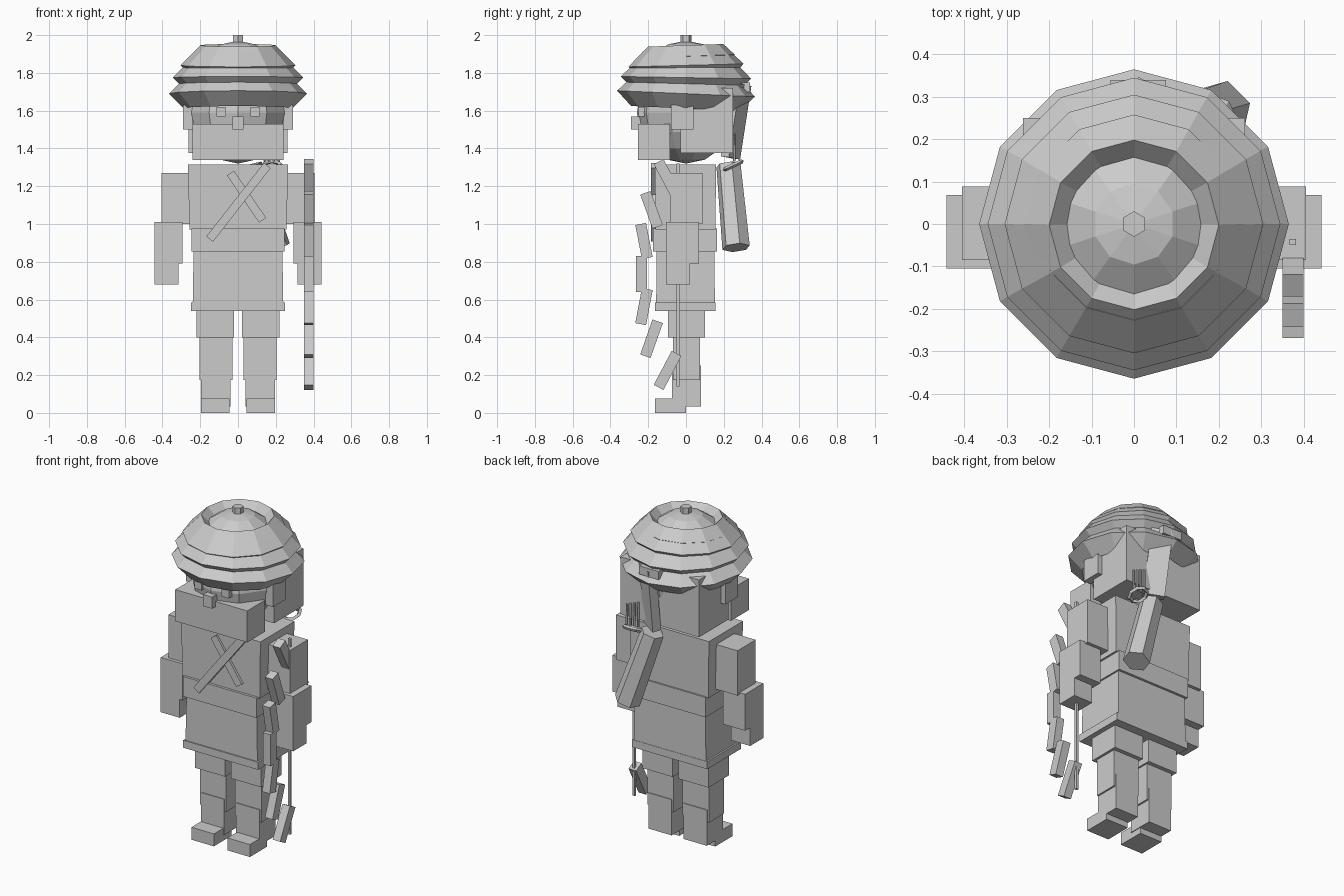
import bpy, bmesh, math
from mathutils import Vector, Matrix

if "Cube" in bpy.data.objects:
    bpy.data.objects.remove(bpy.data.objects["Cube"])

grey = bpy.data.materials.new("light grey")
grey.diffuse_color = (0.6, 0.6, 0.6, 1)
grey.use_nodes = True
grey.node_tree.nodes["Principled BSDF"].inputs["Base Color"].default_value = grey.diffuse_color


def finish(name, bm):
    bmesh.ops.recalc_face_normals(bm, faces=bm.faces)
    me = bpy.data.meshes.new(name)
    bm.to_mesh(me)
    bm.free()
    me.materials.append(grey)
    ob = bpy.data.objects.new(name, me)
    bpy.context.collection.objects.link(ob)
    return ob


def box(name, x, y, z, taper=1.0):
    """Box from (min, max) ranges; taper scales the bottom end."""
    bm = bmesh.new()
    bmesh.ops.create_cube(bm, size=1)
    for v in bm.verts:
        k = taper if v.co.z < 0 else 1
        v.co = Vector(((x[0] + x[1]) / 2 + v.co.x * k * (x[1] - x[0]),
                       (y[0] + y[1]) / 2 + v.co.y * k * (y[1] - y[0]),
                       (z[0] + z[1]) / 2 + v.co.z * (z[1] - z[0])))
    return finish(name, bm)


def pair(name, x, y, z):
    """Matching boxes on both sides of x = 0."""
    box(name + "_right", x, y, z)
    box(name + "_left", (-x[1], -x[0]), y, z)


def rod(name, a, b, r1, r2=None, sides=6):
    """Straight prism between two points."""
    a, b = Vector(a), Vector(b)
    bm = bmesh.new()
    rot = (b - a).to_track_quat('Z', 'Y').to_matrix().to_4x4()
    bmesh.ops.create_cone(bm, cap_ends=True, segments=sides, radius1=r1,
                          radius2=r1 if r2 is None else r2, depth=(b - a).length,
                          matrix=Matrix.Translation((a + b) / 2) @ rot)
    return finish(name, bm)


def bar(name, a, b, width_dir, width, thick):
    """Flat bar between two points, its width along width_dir."""
    a, b, w = Vector(a), Vector(b), Vector(width_dir)
    d = (b - a).normalized()
    w = (w - d * w.dot(d)).normalized()
    n = d.cross(w)
    bm = bmesh.new()
    bmesh.ops.create_cube(bm, size=1)
    for v in bm.verts:
        v.co = ((a + b) / 2 + w * v.co.x * width + n * v.co.y * thick
                + d * v.co.z * (b - a).length)
    return finish(name, bm)


def ring(name, centre, R, r, tilt, sides=12, minor=4):
    """Faceted torus tilted about the x axis."""
    bm = bmesh.new()
    m = Matrix.Translation(centre) @ Matrix.Rotation(math.radians(tilt), 4, 'X')
    loops = []
    for i in range(sides):
        t = 2 * math.pi * i / sides
        loop = []
        for j in range(minor):
            p = 2 * math.pi * j / minor
            q = R + r * math.cos(p)
            loop.append(bm.verts.new(m @ Vector((q * math.cos(t), q * math.sin(t), r * math.sin(p)))))
        loops.append(loop)
    for i in range(sides):
        A, B = loops[i], loops[(i + 1) % sides]
        for j in range(minor):
            k = (j + 1) % minor
            bm.faces.new((A[j], B[j], B[k], A[k]))
    return finish(name, bm)


def ball(name, centre, rx, rz, sides, rings):
    bm = bmesh.new()
    bmesh.ops.create_uvsphere(bm, u_segments=sides, v_segments=rings, radius=1,
                              matrix=Matrix.Translation(centre) @ Matrix.Diagonal((rx, rx, rz, 1)))
    return finish(name, bm)


# Legs and feet
pair("foot", (0.045, 0.195), (-0.165, 0.0), (0, 0.075))
pair("boot", (0.04, 0.195), (-0.075, 0.08), (0.035, 0.25))
pair("knee", (0.03, 0.205), (-0.07, 0.075), (0.175, 0.41))
pair("thigh", (0.02, 0.22), (-0.095, 0.1), (0.4, 0.55))

# Body
box("tunic_hem", (-0.25, 0.25), (-0.165, 0.155), (0.54, 0.585))
box("tunic_skirt", (-0.235, 0.235), (-0.155, 0.15), (0.58, 0.86), 1.02)
box("waist_sash", (-0.245, 0.245), (-0.175, 0.165), (0.855, 0.975))
box("torso", (-0.265, 0.265), (-0.165, 0.16), (0.97, 1.315), 0.97)
bar("chest_strap", (-0.15, -0.17, 0.92), (0.155, -0.17, 1.31), (1, 0, 1), 0.045, 0.03)
bar("cross_strap", (-0.04, -0.166, 1.27), (0.13, -0.166, 1.02), (1, 0, 0), 0.045, 0.022)

# Arms
pair("upper_arm", (0.255, 0.405), (-0.085, 0.088), (1.0, 1.27))
pair("forearm", (0.295, 0.442), (-0.105, 0.068), (0.79, 1.01))
pair("hand", (0.315, 0.442), (-0.105, 0.02), (0.68, 0.795))

# Head
ball("head", (0, 0.0, 1.59), 0.26, 0.27, 10, 8)
box("hair_block", (-0.262, 0.262), (-0.03, 0.25), (1.375, 1.72))
box("beard", (-0.24, 0.24), (-0.255, -0.085), (1.34, 1.53))
box("nose", (-0.03, 0.03), (-0.29, -0.235), (1.5, 1.57))
pair("eye", (0.067, 0.115), (-0.252, -0.2), (1.57, 1.62))
pair("ear", (0.24, 0.29), (-0.08, 0.04), (1.5, 1.63))

# Wrapped turban
for i, (z, R, r, tilt) in enumerate([(1.69, 0.287, 0.078, -2.5), (1.775, 0.26, 0.085, -1),
                                     (1.84, 0.225, 0.08, 1.5), (1.888, 0.2, 0.058, 2)]):
    ring("turban_wrap_%d" % (i + 1), (0, 0, z), R, r, tilt)
ball("turban_crown", (0, 0, 1.72), 0.25, 0.25, 10, 8)
rod("turban_knob", (0, 0, 1.94), (0, 0, 2.0), 0.03)
box("turban_knot", (-0.055, 0.075), (0.28, 0.34), (1.7, 1.75))
bar("turban_tail", (0.05, 0.295, 1.74), (0.06, 0.235, 1.35), (1, -0.6, 0), 0.12, 0.05)

# Quiver, rim and arrows on the back
rod("quiver", (0.205, 0.265, 0.875), (0.065, 0.225, 1.31), 0.075, 0.066)
ring("quiver_rim", (0.18, 0.25, 1.31), 0.05, 0.012, 25, 8)
for i in range(4):
    x = 0.14 + 0.025 * i
    rod("arrow_%d" % (i + 1), (x, 0.256, 1.33), (x, 0.254, 1.48 - 0.01 * i), 0.007)

# Segmented bow with string: (y, z) ends of each limb piece
limbs = [(-0.145, 0.135, -0.05, 0.315), (-0.215, 0.3, -0.15, 0.485),
         (-0.24, 0.47, -0.205, 0.655), (-0.235, 0.64, -0.235, 0.83),
         (-0.24, 1.0, -0.205, 0.82), (-0.215, 1.165, -0.15, 0.985),
         (-0.145, 1.33, -0.05, 1.15)]
for i, (y0, z0, y1, z1) in enumerate(limbs):
    bar("bow_piece_%d" % (i + 1), (0.375, y0, z0), (0.375, y1, z1), (1, 0, 0), 0.05, 0.058)
box("bow_string", (0.367, 0.382), (-0.05, -0.035), (0.14, 1.32))
